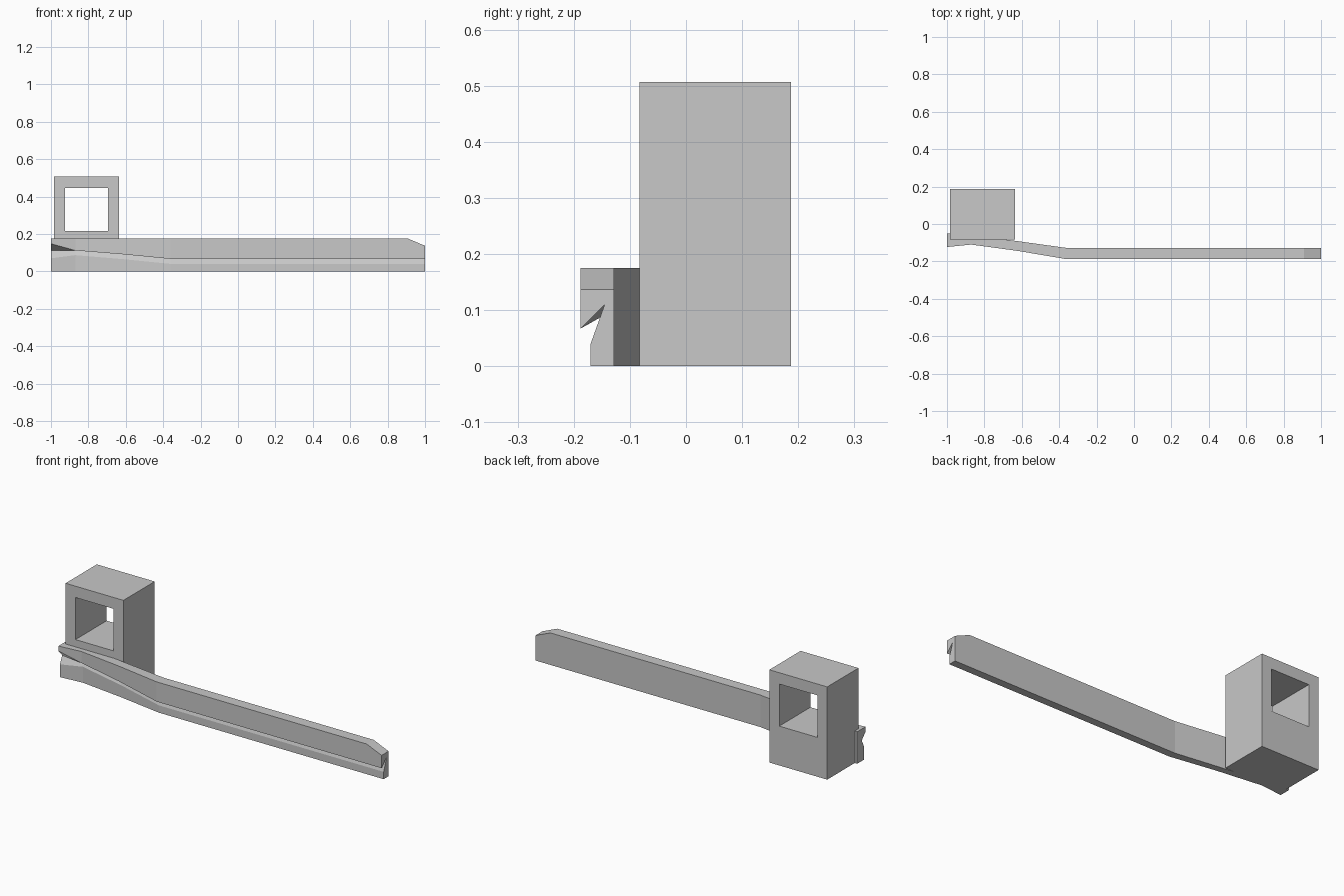
import bpy
import bmesh

if "Cube" in bpy.data.objects:
    bpy.data.objects.remove(bpy.data.objects["Cube"], do_unlink=True)

# Single plain grey
grey = bpy.data.materials.new("plain grey")
grey.use_nodes = True
colour = (0.58, 0.58, 0.58, 1)
grey.diffuse_color = colour
grey.node_tree.nodes["Principled BSDF"].inputs["Base Color"].default_value = colour


def bridge(bm, a, b):
    """Join two closed loops of equal length with quads."""
    n = len(a)
    for i in range(n):
        j = (i + 1) % n
        bm.faces.new((a[i], a[j], b[j], b[i]))


def finish(bm, name):
    bmesh.ops.recalc_face_normals(bm, faces=bm.faces)
    mesh = bpy.data.meshes.new(name)
    bm.to_mesh(mesh)
    bm.free()
    mesh.materials.append(grey)
    obj = bpy.data.objects.new(name, mesh)
    bpy.context.collection.objects.link(obj)
    return obj


# Socket block: tall box with a square window through it
def rect(bm, x0, x1, z0, z1, y):
    return [bm.verts.new((x, y, z))
            for x, z in ((x0, z0), (x1, z0), (x1, z1), (x0, z1))]


bm = bmesh.new()
rings = []
for bounds in ((-0.985, -0.635, 0, 0.507), (-0.925, -0.695, 0.215, 0.445)):
    rings.append([rect(bm, *bounds, y) for y in (-0.083, 0.187)])
outer, inner = rings
bridge(bm, *outer)
bridge(bm, *inner)
for out_loop, in_loop in zip(outer, inner):
    bridge(bm, out_loop, in_loop)
finish(bm, "socket_block")


# Grooved rail: cross-sections lofted along x, bending back at its right end
def section(bm, x, top, back, front, lip, apex, low):
    points = [(front, top), (front, lip), apex, low, (low[0], 0), (back, 0), (back, top)]
    return [bm.verts.new((x, y, z)) for y, z in points]


straight = (-0.128, -0.188, 0.067, (-0.145, 0.11), (-0.17, 0.04))
stations = [
    (1.0, 0.137, *straight),
    (0.91, 0.175, *straight),
    (-0.36, 0.175, *straight),
    (-0.62, 0.175, -0.092, -0.144, 0.092, (-0.109, 0.112), (-0.129, 0.066)),
    (-0.87, 0.175, -0.06, -0.11, 0.112, (-0.082, 0.114), (-0.098, 0.087)),
    (-1.0, 0.175, -0.05, -0.123, 0.148, (-0.09, 0.112), (-0.11, 0.07)),
]
bm = bmesh.new()
loops = [section(bm, *s) for s in stations]
for a, b in zip(loops, loops[1:]):
    bridge(bm, a, b)
bm.faces.new(loops[0])
bm.faces.new(loops[-1])
finish(bm, "grooved_rail")
